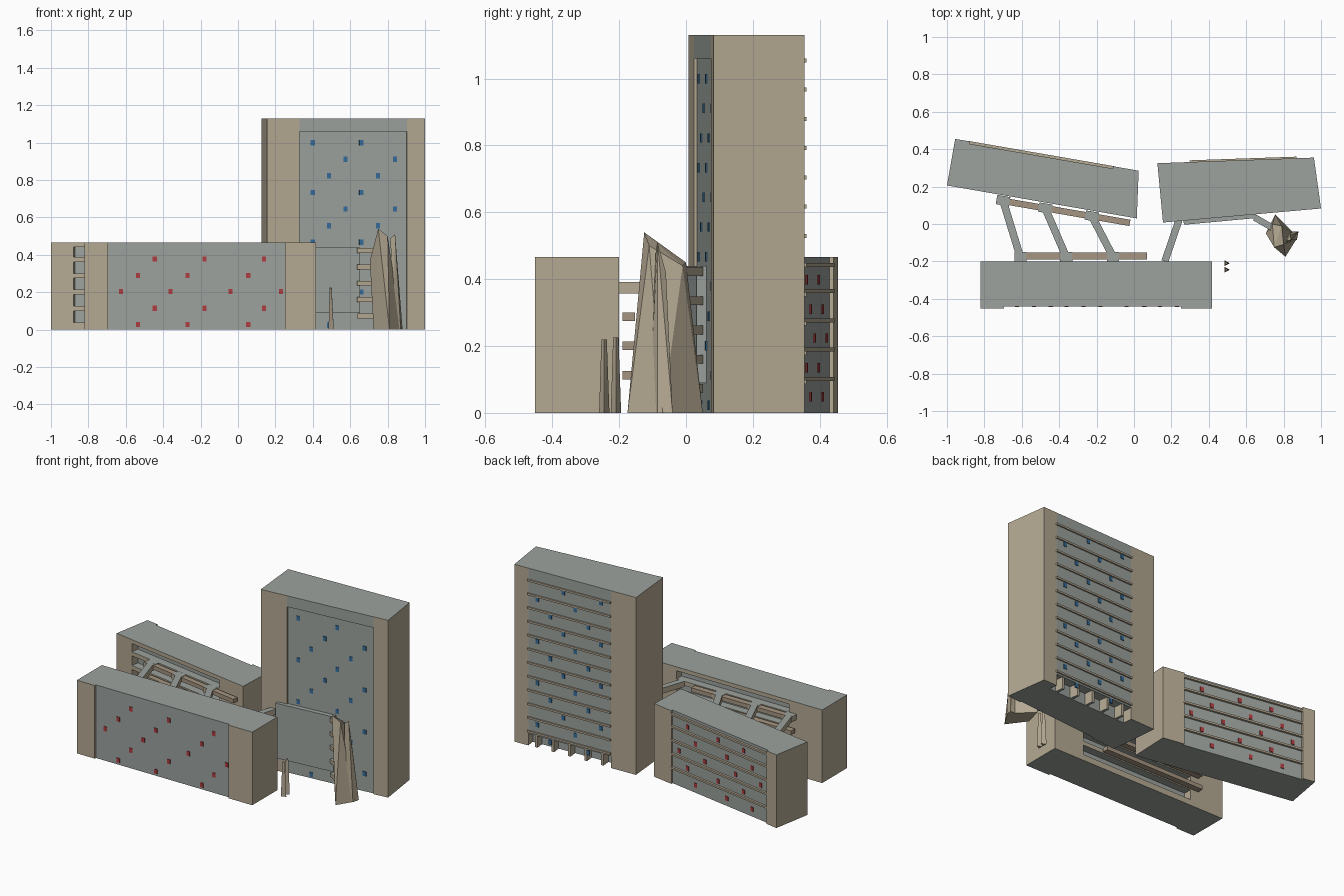
import bpy, bmesh, math
from mathutils import Vector

if "Cube" in bpy.data.objects:
    bpy.data.objects.remove(bpy.data.objects["Cube"])


def material(name, rgb):
    m = bpy.data.materials.new(name)
    m.diffuse_color = (*rgb, 1)
    m.use_nodes = True
    m.node_tree.nodes["Principled BSDF"].inputs["Base Color"].default_value = m.diffuse_color
    return m


BEIGE = material("beige_concrete", (0.46, 0.395, 0.29))
GREY = material("grey_concrete", (0.335, 0.365, 0.345))
BROWN = material("brown_deck", (0.38, 0.30, 0.22))
RED = material("red_accent", (0.42, 0.045, 0.05))
BLUE = material("blue_accent", (0.035, 0.15, 0.32))


def finish(name, bm, side, cap):
    """Walls take the side colour, level faces take the cap colour."""
    bmesh.ops.recalc_face_normals(bm, faces=bm.faces)
    for f in bm.faces:
        f.material_index = 1 if abs(f.normal.z) > 0.9 else 0
    me = bpy.data.meshes.new(name)
    bm.to_mesh(me)
    bm.free()
    me.materials.append(side)
    me.materials.append(cap)
    ob = bpy.data.objects.new(name, me)
    bpy.context.collection.objects.link(ob)
    return ob


def prism(name, pts, z0, z1, side, cap=None):
    bm = bmesh.new()
    f = bm.faces.new([bm.verts.new((x, y, z0)) for x, y in pts])
    r = bmesh.ops.extrude_face_region(bm, geom=[f])
    for v in r["geom"]:
        if isinstance(v, bmesh.types.BMVert):
            v.co.z = z1
    return finish(name, bm, side, cap or side)


def hull(name, pts, mat):
    bm = bmesh.new()
    for p in pts:
        bm.verts.new(p)
    r = bmesh.ops.convex_hull(bm, input=bm.verts)
    loose = [g for g in r["geom_interior"] if isinstance(g, bmesh.types.BMVert)]
    bmesh.ops.delete(bm, geom=loose, context="VERTS")
    return finish(name, bm, mat, mat)


class Block:
    """Four-cornered plan; u runs along the front, v runs to the back."""

    def __init__(self, name, a, b, c, d):
        self.name = name
        self.c = [Vector(p) for p in (a, b, c, d)]
        self.len = (self.c[1] - self.c[0]).length
        self.dep = (self.c[3] - self.c[0]).length

    def at(self, u, v):
        a, b, c, d = self.c
        return a.lerp(b, u).lerp(d.lerp(c, u), v)

    def box(self, part, u0, u1, v0, v1, z0, z1, side, cap=None):
        pts = [self.at(*q) for q in ((u0, v0), (u1, v0), (u1, v1), (u0, v1))]
        return prism(self.name + "_" + part, pts, z0, z1, side, cap)

    def mark(self, u, v, z, mat):
        du, dv = 0.011 / self.len, 0.004 / self.dep
        self.box("accent", u - du, u + du, v - dv, v + dv, max(z - 0.014, 0.003), z + 0.014, mat)


STOREY = 0.0875
SLABS = [0.1 + STOREY * i for i in range(4)]
H = 0.466


def low_block(b, u0, u1, r0, r1, inner_back, depth, wall):
    """Low slab: end piers, core, and an access side with recessed floors."""
    def v(t):
        return 1 - t if inner_back else t

    def box(part, a, c, s, t, *rest):
        s, t = sorted((v(s), v(t)))
        return b.box(part, a, c, s, t, *rest)

    out = 1 - wall
    box("left_pier", 0, u0, 0, 1, 0, H, BEIGE, GREY)
    box("right_pier", u1, 1, 0, 1, 0, H, BEIGE, GREY)
    box("core", u0, u1, depth, out, 0, H, GREY)
    if r0 > u0:
        box("left_inner_pier", u0, r0, 0, depth, 0, H, BEIGE, GREY)
    if r1 < u1:
        box("right_inner_pier", r1, u1, 0, depth, 0, H, BEIGE, GREY)
    box("base_sill", r0, r1, 0, depth, 0, 0.038, BEIGE, GREY)
    box("roof_edge", r0, r1, 0, depth, 0.441, H, BEIGE, GREY)
    for z in SLABS:
        box("floor_edge", r0, r1, 0, depth, z, z + 0.026, BEIGE, GREY)


# Front low block
front = Block("front_block", (-0.82, -0.452), (0.417, -0.452), (0.417, -0.2), (-0.82, -0.2))
low_block(front, 0.102, 0.865, 0.19, 0.83, True, 0.2, 0.045)
ROWS = [(0.378, (-0.445, -0.18, 0.14)), (0.29, (-0.535, -0.27, 0.055)),
        (0.204, (-0.625, -0.36, -0.04, 0.23)), (0.115, (-0.445, -0.18, 0.14)),
        (0.028, (-0.535, -0.27, 0.055))]
for z, xs in ROWS:
    for x in xs:
        front.mark((x + 0.82) / 1.237, 0.045, z, RED)

# Rear low block, turned in plan
rear = Block("rear_block", (-1, 0.206), (0.015, 0.03), (0.025, 0.285), (-0.956, 0.455))
low_block(rear, 0.08, 0.86, 0.12, 0.81, False, 0.2, 0.05)
for z in SLABS + [0.441]:
    rear.box("ledge", 0.075, 0.865, 0.94, 1.005, z - 0.004, z + 0.008, BEIGE)
for i, (z, xs) in enumerate(ROWS):
    for x in xs:
        rear.mark(0.12 + (x + 0.65) * 0.78, 0.95, z + 0.02, RED)

# Tower
tower = Block("tower", (0.155, 0.008), (1.0, 0.083), (0.962, 0.355), (0.125, 0.325))
TOP = 1.13
tower.box("left_pier", 0, 0.207, 0, 1, 0, TOP, BEIGE, GREY)
tower.box("right_pier", 0.885, 1, 0, 1, 0, TOP, BEIGE, GREY)
tower.box("core", 0.207, 0.885, 0.03, 1, 0.075, 1.06, GREY)
tower.box("head", 0.207, 0.885, 0, 1, 1.06, TOP, GREY)
tower.box("ground_core", 0.207, 0.885, 0.03, 0.8, 0, 0.075, GREY)
for i in range(5):
    u = 0.27 + i * 0.135
    tower.box("ground_fin", u, u + 0.02, 0.8, 0.99, 0, 0.075, BEIGE, GREY)
for i in range(12):
    z = 0.09 + i * STOREY
    tower.box("ledge", 0.207, 0.89, 0.99, 1.03, z - 0.004, z + 0.008, BEIGE)
    # staggered accents, front and back
    zf = 1.0 - i * 0.0888
    for x in ((0.40, 0.66), (0.575, 0.84), (0.487, 0.75))[i % 3]:
        u = (x - 0.155) / 0.845
        if not (x < 0.66 and 0.09 < zf < 0.45):
            tower.mark(u, 0.03, zf, BLUE)
        tower.mark(u, 1.0, zf + 0.035, BLUE)

# Screen on the lower front of the tower
tower.box("screen", 0.13, 0.585, -0.07, 0.04, 0.09, 0.44, GREY)


def beam(name, a, b, width, z0, z1, side, cap=None):
    a, b = Vector(a), Vector(b)
    d = (b - a).normalized()
    n = Vector((-d.y, d.x)) * width / 2
    return prism(name, [a - n, b - n, b + n, a + n], z0, z1, side, cap)


# Access galleries along the two low blocks
for z in SLABS:
    beam("front_gallery", (-0.635, -0.171), (0.07, -0.171), 0.038, z, z + 0.026, BROWN)
    beam("rear_gallery", (-0.715, 0.126), (-0.022, 0.006), 0.034, z, z + 0.026, BROWN)

# Slanted footbridges with landings
Z0, Z1 = 0.357, 0.392
for xa, xb, yb in ((-0.61, -0.70, 0.125), (-0.365, -0.475, 0.085), (-0.115, -0.225, 0.042)):
    beam("footbridge", (xa, -0.17), (xb, yb), 0.04, Z0, Z1, BEIGE, GREY)
    beam("front_landing", (xa - 0.03, -0.175), (xa + 0.035, -0.175), 0.05, Z0, Z1 - 0.001, BEIGE, GREY)
    beam("rear_landing", (xb - 0.035, yb + 0.006), (xb + 0.035, yb - 0.006), 0.05, Z0, Z1 - 0.001, BEIGE, GREY)
beam("tower_footbridge", (0.165, -0.2), (0.24, 0.02), 0.038, Z0, Z1, BEIGE, GREY)

# Short bridges from the tower to the faceted stair
for i in range(5):
    z = 0.06 + i * STOREY
    beam("stair_bridge", (0.645, 0.035), (0.74, -0.02), 0.035, z, z + 0.026, BEIGE, GREY)

# Faceted stair spire
hull("stair_spire", [
    (0.81, -0.175, 0), (0.875, -0.07, 0), (0.755, 0.05, 0), (0.725, -0.06, 0),
    (0.705, -0.05, 0.37), (0.75, -0.125, 0.54), (0.80, -0.11, 0.50),
    (0.74, 0.0, 0.45), (0.79, -0.01, 0.44)], BEIGE)
hull("stair_spire_blade", [
    (0.87, -0.085, 0), (0.88, -0.04, 0), (0.83, -0.04, 0), (0.83, -0.11, 0),
    (0.84, -0.085, 0.51), (0.815, -0.09, 0.49), (0.835, -0.06, 0.42)], BEIGE)

# Two slim standing spikes
for y, h in ((-0.245, 0.22), (-0.21, 0.226)):
    hull("spike", [(0.484, y - 0.015, 0), (0.484, y + 0.016, 0), (0.512, y, 0),
                   (0.490, y - 0.008, h), (0.490, y + 0.008, h), (0.501, y, h)], BEIGE)
